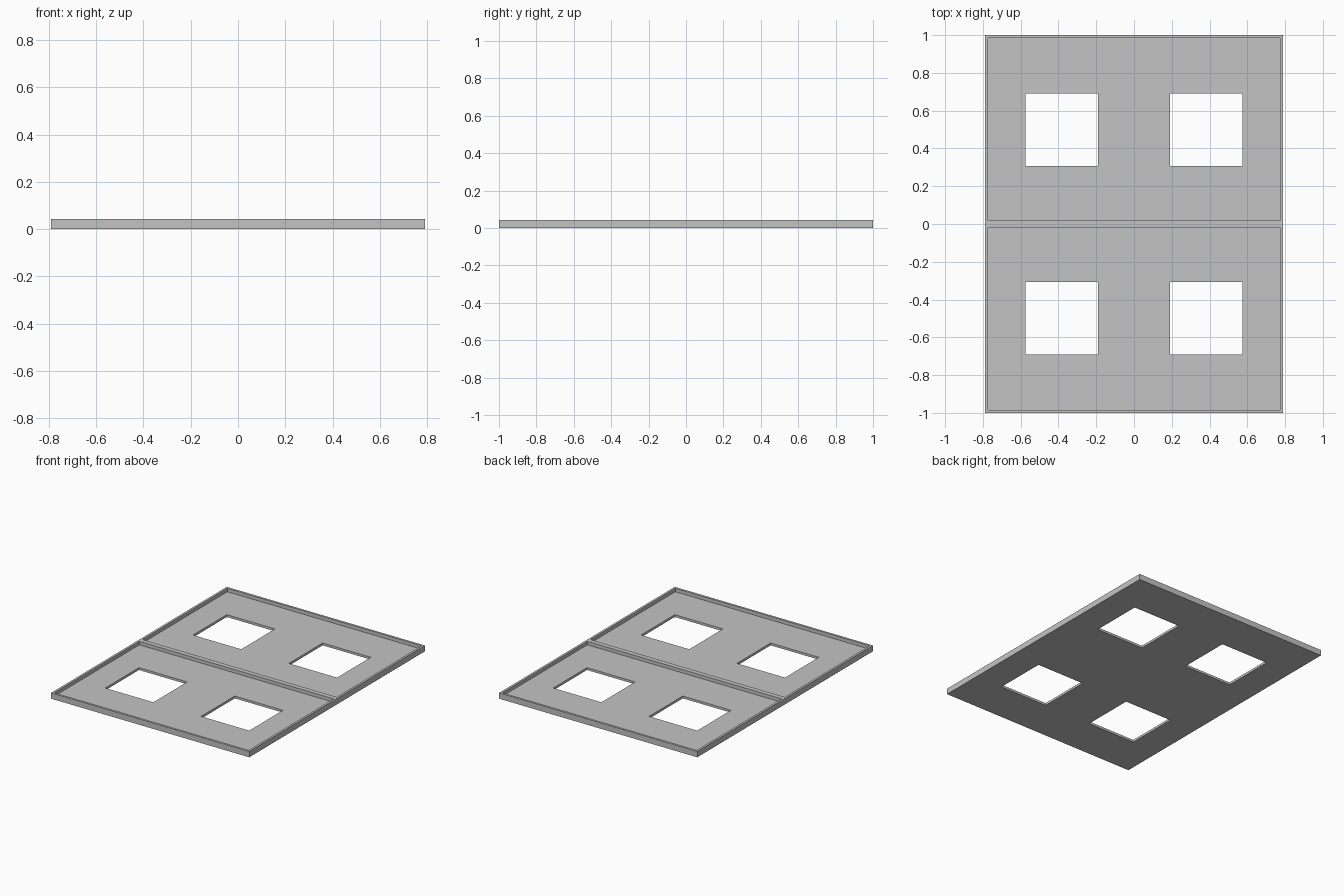
import bpy

cube = bpy.data.objects.get("Cube")
if cube:
    bpy.data.objects.remove(cube, do_unlink=True)

HALF_X, HALF_Y, HEIGHT = 0.79, 1.0, 0.042
RIM, FLOOR = 0.016, 0.017
WINDOW = 0.384

grey = bpy.data.materials.new("light_grey")
grey.use_nodes = True
colour = (0.55, 0.55, 0.55, 1)
grey.diffuse_color = colour
grey.node_tree.nodes["Principled BSDF"].inputs["Base Color"].default_value = colour


def box(name, x, y, z):
    """Box spanning the given (low, high) ranges."""
    centre = [(a + b) / 2 for a, b in (x, y, z)]
    bpy.ops.mesh.primitive_cube_add(size=1, location=centre)
    obj = bpy.context.object
    obj.name = name
    obj.scale = [b - a for a, b in (x, y, z)]
    bpy.ops.object.transform_apply(location=True, rotation=False, scale=True)
    obj.data.materials.append(grey)
    return obj


def cut(target, cutter):
    """Subtract the cutter from the target, then discard it."""
    cutter.hide_render = True
    mod = target.modifiers.new("cut", 'BOOLEAN')
    mod.operation = 'DIFFERENCE'
    mod.solver = 'EXACT'
    mod.object = cutter
    bpy.context.view_layer.objects.active = target
    bpy.ops.object.modifier_apply(modifier=mod.name)
    bpy.data.objects.remove(cutter, do_unlink=True)


# Slab that becomes the double tray
tray = box("double_tray", (-HALF_X, HALF_X), (-HALF_Y, HALF_Y), (0, HEIGHT))

for side in (-1, 1):
    # Recess, leaving the outer rim and the central divider
    ys = sorted((side * RIM * 1.1, side * (HALF_Y - RIM)))
    cut(tray, box("recess_cutter", (RIM - HALF_X, HALF_X - RIM), ys, (FLOOR, 0.2)))

for sx in (-1, 1):
    for sy in (-1, 1):
        # Square window through the floor
        cx, cy, h = sx * 0.382, sy * 0.5, WINDOW / 2
        cut(tray, box("window_cutter", (cx - h, cx + h), (cy - h, cy + h), (-0.1, 0.2)))
